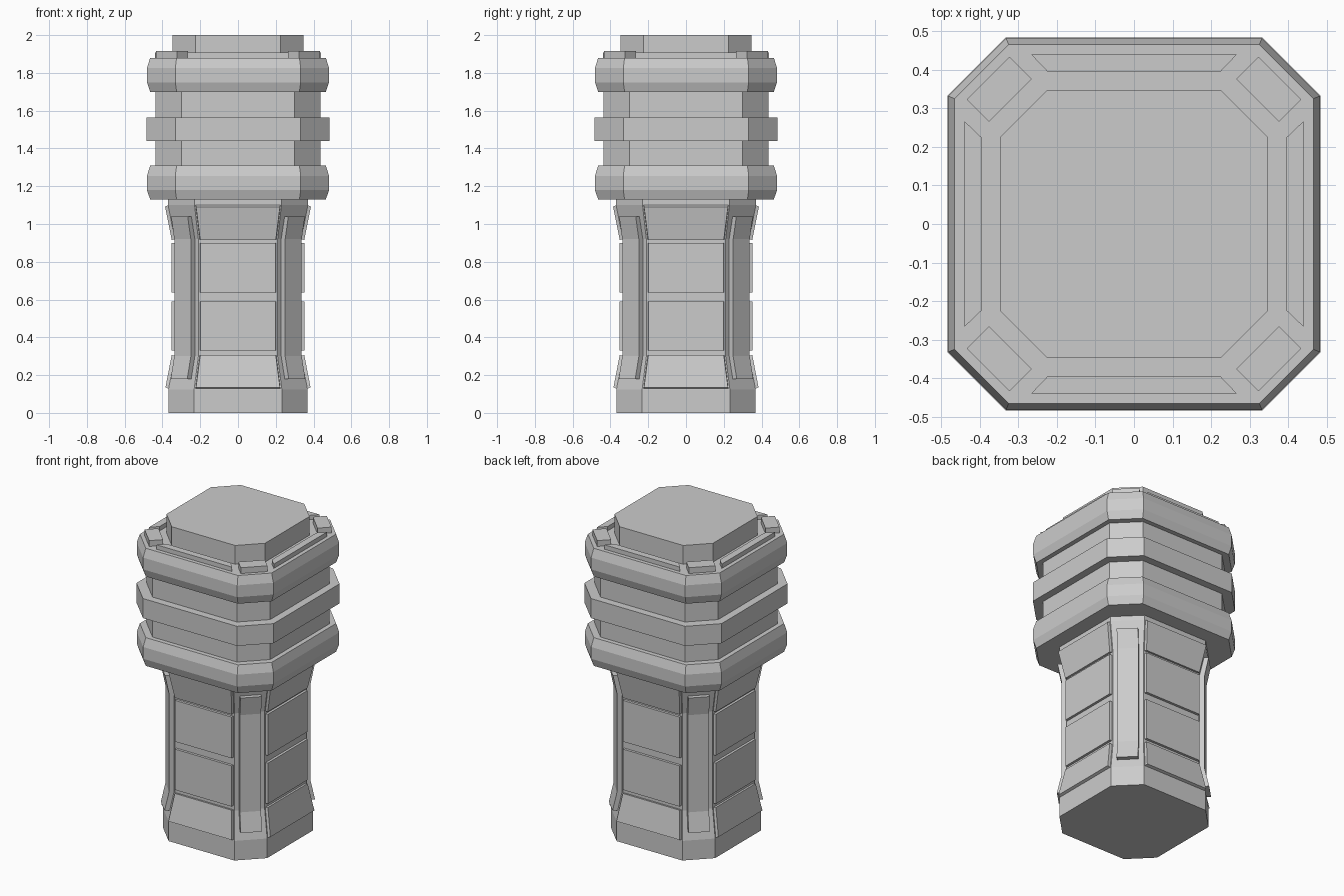
import bpy, bmesh
from math import pi
from mathutils import Matrix

if "Cube" in bpy.data.objects:
    bpy.data.objects.remove(bpy.data.objects["Cube"])


def finish(name, bm):
    bmesh.ops.recalc_face_normals(bm, faces=bm.faces)
    me = bpy.data.meshes.new(name)
    bm.to_mesh(me)
    bm.free()
    ob = bpy.data.objects.new(name, me)
    bpy.context.collection.objects.link(ob)
    return ob


def loft(name, loops, angle=0.0):
    """Skin a stack of matching vertex loops, cap both ends, turn about z."""
    bm = bmesh.new()
    rings = [[bm.verts.new(p) for p in loop] for loop in loops]
    n = len(rings[0])
    for a, b in zip(rings, rings[1:]):
        for i in range(n):
            j = (i + 1) % n
            bm.faces.new((a[i], a[j], b[j], b[i]))
    bm.faces.new(rings[0][::-1])
    bm.faces.new(rings[-1])
    bmesh.ops.transform(bm, matrix=Matrix.Rotation(angle, 4, 'Z'), verts=bm.verts)
    return finish(name, bm)


def octagon(h, f, z):
    return [(f, -h, z), (h, -f, z), (h, f, z), (f, h, z),
            (-f, h, z), (-h, f, z), (-h, -f, z), (-f, -h, z)]


def stack(name, profile):
    return loft(name, [octagon(h, f, z) for z, h, f in profile])


# Handle with flared foot and top
stack("handle", [(0, .368, .232), (.125, .368, .232), (.30, .335, .21),
                 (.92, .335, .21), (1.10, .37, .23), (1.14, .37, .23)])

# Head: core, bevelled collars, plain middle band, cap
stack("head_core", [(1.25, .436, .298), (1.80, .436, .298)])
for name, z in (("lower_collar", 1.13), ("upper_collar", 1.70)):
    stack(name, [(z, .465, .325), (z + .05, .482, .332),
                 (z + .125, .482, .332), (z + .18, .465, .325)])
stack("middle_band", [(1.44, .484, .332), (1.565, .484, .332)])
stack("cap", [(1.86, .348, .224), (2.0, .348, .224)])

# Face panels: (z, half width, depth) at bottom and top, outer edge z shifts
panels = {
    "foot_panel": ((.125, .226, .368), (.302, .204, .335), .010, .004),
    "lower_panel": ((.329, .203, .335), (.589, .203, .335), 0, 0),
    "upper_panel": ((.637, .203, .335), (.90, .203, .335), 0, 0),
    "top_panel": ((.92, .204, .335), (1.105, .226, .37), -.004, -.014),
}
for k in range(4):
    turn = k * pi / 2
    for name, (lo, hi, s0, s1) in panels.items():
        (z0, w0, d0), (z1, w1, d1) = lo, hi
        t = .016
        inner = [(-w0, -d0 + .01, z0), (w0, -d0 + .01, z0),
                 (w1, -d1 + .01, z1), (-w1, -d1 + .01, z1)]
        w0, w1 = w0 - .004, w1 - .004
        outer = [(-w0, -d0 - t, z0 + s0), (w0, -d0 - t, z0 + s0),
                 (w1, -d1 - t, z1 + s1), (-w1, -d1 - t, z1 + s1)]
        loft(name, [inner, outer], turn)

    # Bent corner strip following the handle's flare
    path = [(.18, .412), (.30, .385), (.92, .385), (1.04, .409)]
    w, t = .062, .03
    loft("corner_strip", [[(-w, -d + .02, z), (-w, -d - t, z),
                           (w, -d - t, z), (w, -d + .02, z)]
                          for z, d in path], turn + pi / 4)

    # Raised bars and corner blocks on the upper collar
    loft("top_bar", [[(-.267, -.44, z), (.267, -.44, z),
                      (.225, -.396, z), (-.225, -.396, z)]
                     for z in (1.87, 1.908)], turn)
    loft("top_corner_block", [[(-.078, -.535, z), (.078, -.535, z),
                               (.078, -.453, z), (-.078, -.453, z)]
                              for z in (1.87, 1.917)], turn + pi / 4)
